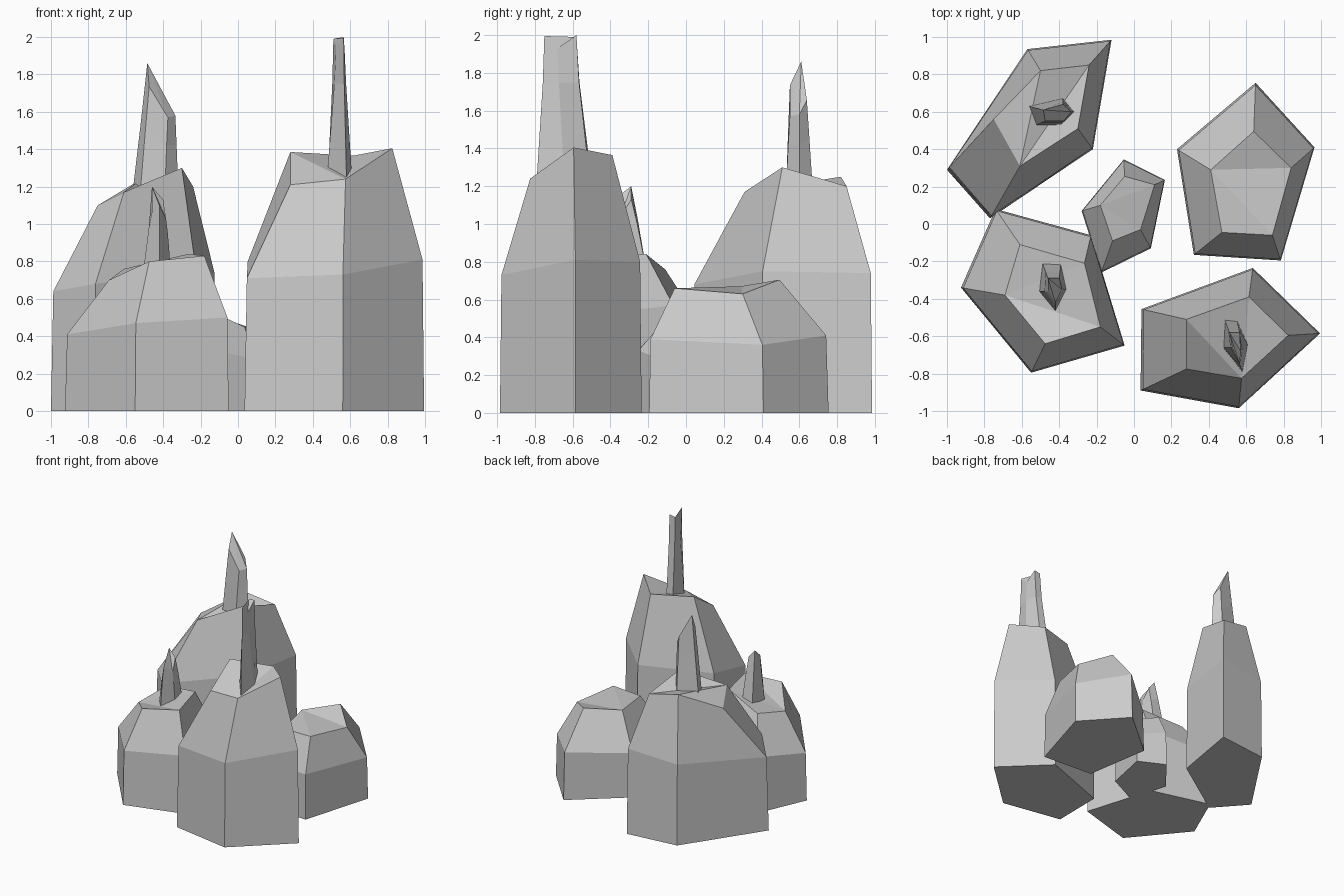
import bpy, bmesh
from mathutils import Vector


def rock(name, base, mid_z, top, fan=0, taper=0.05, z0=0.0):
    """Five-sided faceted column: base outline, shoulder ring, uneven top ring."""
    bm = bmesh.new()
    low = [Vector((x, y, z0)) for x, y in base]
    high = [Vector(p) for p in top]
    mid = [a.lerp(b, taper) for a, b in zip(low, high)]
    for m, z in zip(mid, mid_z):
        m.z = z
    rings = [[bm.verts.new(p) for p in ring] for ring in (low, mid, high)]
    n = len(base)
    for a, b in zip(rings, rings[1:]):
        for i in range(n):
            j = (i + 1) % n
            bm.faces.new((a[i], a[j], b[j], b[i]))
    bm.faces.new(rings[0][::-1])
    t = rings[2]
    for k in range(1, n - 1):  # creased cap
        bm.faces.new((t[fan], t[(fan + k) % n], t[(fan + k + 1) % n]))
    bmesh.ops.recalc_face_normals(bm, faces=bm.faces)
    mesh = bpy.data.meshes.new(name)
    bm.to_mesh(mesh)
    bm.free()
    obj = bpy.data.objects.new(name, mesh)
    bpy.context.collection.objects.link(obj)


# Large rocks
rock("back_left_rock",
     [(-1, .29), (-.77, .03), (-.22, .40), (-.12, .985), (-.57, .935)],
     [.64, .68, .75, .74, .70],
     [(-.75, .56, 1.10), (-.61, .31, 1.17), (-.30, .51, 1.30),
      (-.24, .85, 1.20), (-.50, .82, 1.25)], fan=1)

rock("back_right_rock",
     [(.23, .40), (.32, -.165), (.785, -.195), (.965, .41), (.65, .755)],
     [.38, .38, .39, .36, .41],
     [(.41, .29, .67), (.47, -.045, .65), (.74, -.06, .66),
      (.84, .30, .63), (.64, .495, .705)], fan=0)

rock("front_left_rock",
     [(-.925, -.34), (-.55, -.795), (-.05, -.65), (-.23, -.06), (-.74, .08)],
     [.41, .47, .50, .57, .48],
     [(-.69, -.38, .70), (-.475, -.64, .80), (-.18, -.55, .83),
      (-.265, -.21, .84), (-.61, -.11, .76)], fan=0)

rock("front_right_rock",
     [(.04, -.455), (.035, -.89), (.56, -.985), (.995, -.585), (.635, -.235)],
     [.80, .71, .73, .81, .80],
     [(.28, -.51, 1.385), (.28, -.775, 1.21), (.575, -.825, 1.24),
      (.825, -.595, 1.405), (.615, -.39, 1.365)], fan=2)

rock("centre_rock",
     [(-.28, .07), (-.175, -.26), (.09, -.13), (.165, .235), (-.055, .345)],
     [.32, .33, .28, .26, .30],
     [(-.18, .10, .53), (-.115, -.09, .52), (.035, -.03, .45),
      (.11, .21, .43), (-.05, .255, .48)], fan=0)

# Thin spires growing out of the caps
rock("back_left_spire",
     [(-.56, .63), (-.52, .53), (-.39, .53), (-.32, .60), (-.38, .67)],
     [1.55, 1.5, 1.42, 1.42, 1.45],
     [(-.485, .61, 1.86), (-.475, .55, 1.735), (-.375, .55, 1.57),
      (-.335, .60, 1.58), (-.38, .64, 1.655)], taper=.55, z0=1.2)

rock("front_right_spire",
     [(.48, -.50), (.475, -.66), (.58, -.79), (.61, -.645), (.55, -.51)],
     [1.75] * 5,
     [(.51, -.58, 1.99), (.525, -.66, 1.95), (.565, -.75, 1.995),
      (.57, -.68, 1.93), (.565, -.58, 2.0)], taper=.8, z0=1.24)

rock("front_left_spire",
     [(-.49, -.21), (-.505, -.36), (-.42, -.465), (-.36, -.35), (-.39, -.21)],
     [1.04, .97, 1.0, .95, 1.0],
     [(-.46, -.29, 1.20), (-.46, -.36, 1.06), (-.42, -.42, 1.10),
      (-.385, -.35, 1.03), (-.40, -.29, 1.13)], taper=.6, z0=.76)
